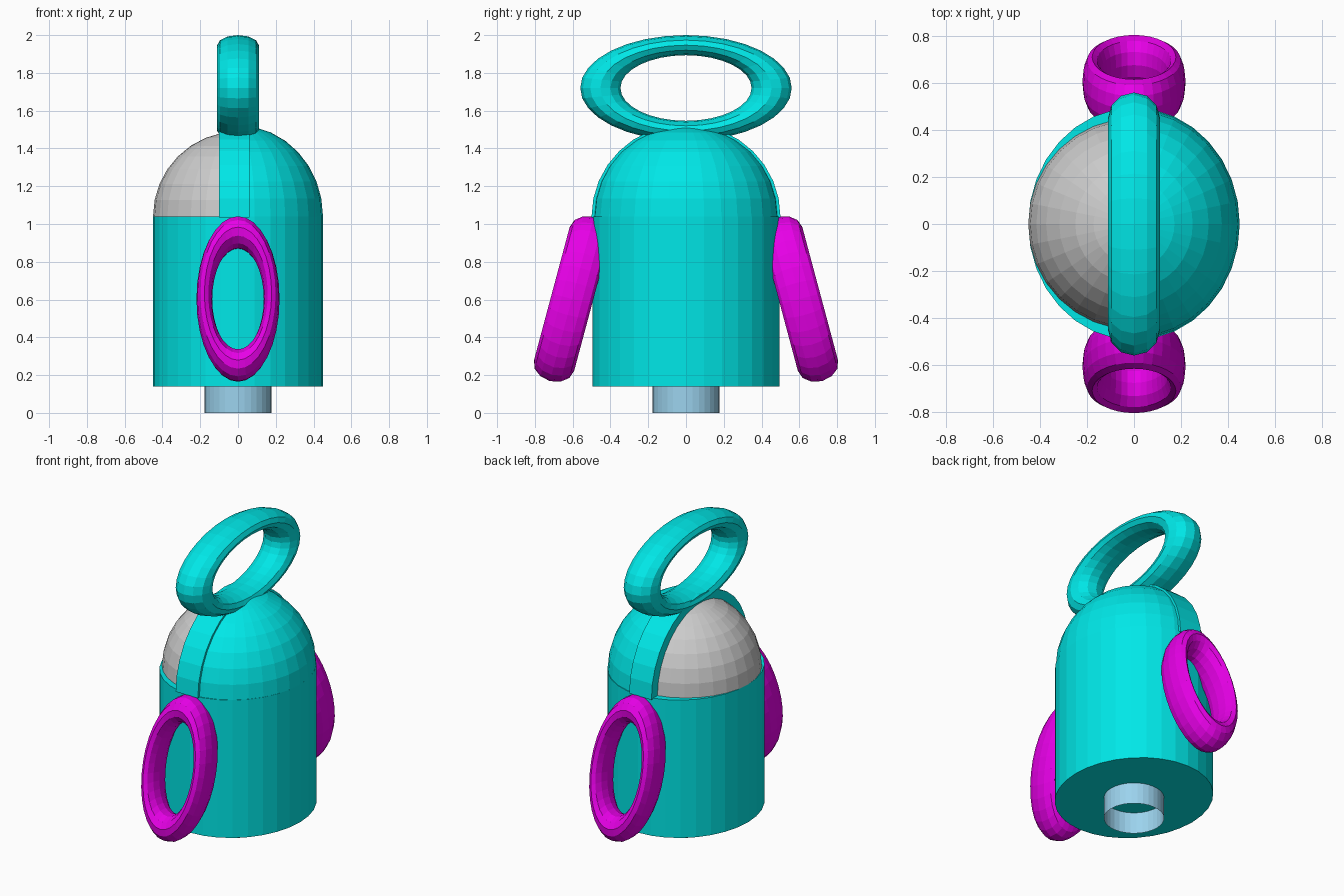
import bpy, bmesh
from math import radians
from mathutils import Matrix, Vector

if "Cube" in bpy.data.objects:
    bpy.data.objects.remove(bpy.data.objects["Cube"])


def material(name, rgb):
    m = bpy.data.materials.new(name)
    m.diffuse_color = (*rgb, 1)
    m.use_nodes = True
    m.node_tree.nodes["Principled BSDF"].inputs["Base Color"].default_value = m.diffuse_color
    return m


TEAL = material("teal", (0.0, 0.8, 0.8))
MAGENTA = material("magenta", (0.8, 0.0, 0.8))
BLUE = material("light_blue", (0.33, 0.65, 0.85))


def add_object(name, bm, mat=None):
    mesh = bpy.data.meshes.new(name)
    bmesh.ops.recalc_face_normals(bm, faces=bm.faces)
    bm.to_mesh(mesh)
    bm.free()
    if mat:
        mesh.materials.append(mat)
    ob = bpy.data.objects.new(name, mesh)
    bpy.context.collection.objects.link(ob)
    return ob


def cylinder(name, rx, ry, z0, z1, mat, caps=True):
    bm = bmesh.new()
    bmesh.ops.create_cone(bm, cap_ends=caps, segments=32, radius1=1, radius2=1, depth=1)
    bmesh.ops.scale(bm, vec=(rx, ry, z1 - z0), verts=bm.verts)
    bmesh.ops.translate(bm, vec=(0, 0, (z0 + z1) / 2), verts=bm.verts)
    return add_object(name, bm, mat)


def cut(bm, co, normal):
    # remove everything on the far side of the normal and close the hole
    r = bmesh.ops.bisect_plane(bm, geom=bm.verts[:] + bm.edges[:] + bm.faces[:],
                               plane_co=co, plane_no=normal, clear_outer=True)
    edges = [e for e in r["geom_cut"] if isinstance(e, bmesh.types.BMEdge)]
    bmesh.ops.contextual_create(bm, geom=edges)


def dome(name, radii, mat, side):
    bm = bmesh.new()
    bmesh.ops.create_uvsphere(bm, u_segments=32, v_segments=16, radius=1)
    bmesh.ops.scale(bm, vec=radii, verts=bm.verts)
    bmesh.ops.translate(bm, vec=(0, 0, 1.04), verts=bm.verts)
    cut(bm, (0, 0, 1.035), (0, 0, -1))
    cut(bm, (-0.05, 0, 0), (side, 0, 0))
    return add_object(name, bm, mat)


def ring(name, size, location, tilt, mat):
    # oval ring around the y axis; size = outer half extents (width, depth, height)
    bm = bmesh.new()
    loop = [bm.verts.new((0.81 + 0.19 * v.x, v.y, 0)) for v in
            (Matrix.Rotation(radians(30 * i), 3, 'Z') @ Vector((1, 0, 0)) for i in range(12))]
    edges = [bm.edges.new((loop[i], loop[(i + 1) % 12])) for i in range(12)]
    bmesh.ops.spin(bm, geom=loop + edges, cent=(0, 0, 0), axis=(0, 1, 0),
                   angle=radians(360), steps=32)
    bmesh.ops.remove_doubles(bm, verts=bm.verts, dist=0.0005)
    bmesh.ops.scale(bm, vec=size, verts=bm.verts)
    ob = add_object(name, bm, mat)
    ob.location = location
    ob.rotation_euler = tilt
    return ob


# body and open foot tube
cylinder("body", 0.45, 0.495, 0.14, 1.04, TEAL)
cylinder("foot_tube", 0.178, 0.178, 0, 0.14, BLUE, caps=False)

# grey dome on one half, teal hood on the other
dome("inner_dome", (0.45, 0.45, 0.45), None, 1)
dome("hood", (0.45, 0.49, 0.482), TEAL, -1)

# raised band along the edge of the hood
bm = bmesh.new()
bmesh.ops.create_cone(bm, cap_ends=True, segments=32, radius1=1, radius2=1, depth=1)
bmesh.ops.rotate(bm, matrix=Matrix.Rotation(radians(90), 3, 'Y'), verts=bm.verts)
bmesh.ops.scale(bm, vec=(0.16, 0.50, 0.49), verts=bm.verts)
bmesh.ops.translate(bm, vec=(-0.02, 0, 1.04), verts=bm.verts)
cut(bm, (0, 0, 1.035), (0, 0, -1))
add_object("hood_band", bm, TEAL)

# handle ring on top
ring("handle", (0.56, 0.11, 0.28), (0, 0, 1.72), (0, 0, radians(90)), TEAL)

# tilted side rings
for side, label in ((-1, "front"), (1, "back")):
    ring(label + "_arm_ring", (0.22, 0.11, 0.45), (0, side * 0.604, 0.603),
         (side * radians(15), 0, 0), MAGENTA)
